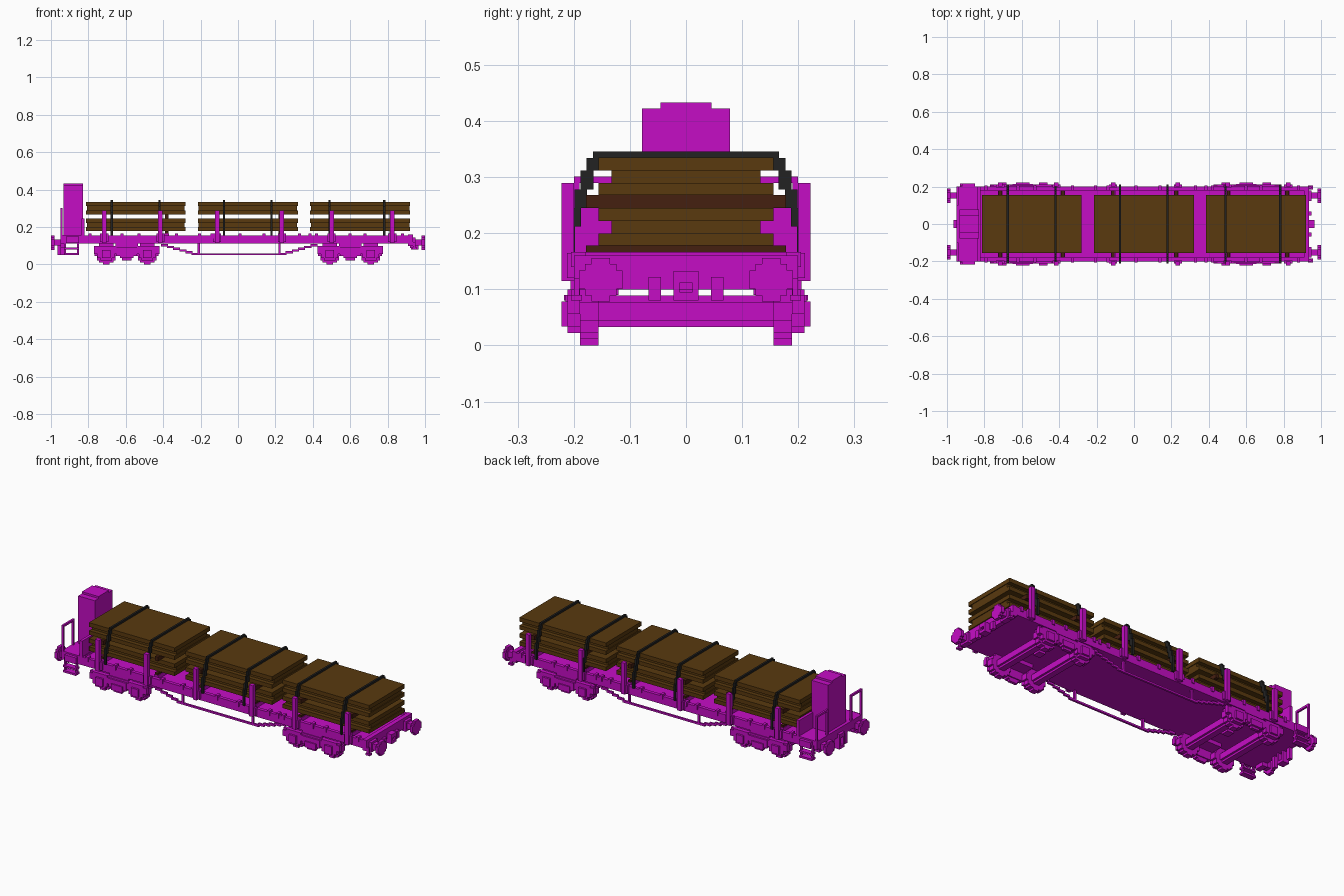
import bpy, bmesh
from mathutils import Matrix, Vector

cube = bpy.data.objects.get("Cube")
if cube:
    bpy.data.objects.remove(cube, do_unlink=True)

U = 2 / 180  # block size


def material(name, rgb):
    m = bpy.data.materials.new(name)
    m.use_nodes = True
    m.diffuse_color = (*rgb, 1)
    m.node_tree.nodes["Principled BSDF"].inputs["Base Color"].default_value = (*rgb, 1)
    return m


MAGENTA = material("magenta paint", (0.56, 0.004, 0.56))
BROWN = material("brown timber", (0.100, 0.041, 0.0045))
DARK = material("dark bearer timber", (0.060, 0.014, 0.005))
BLACK = material("black strap", (0.016, 0.016, 0.016))


def boxes(name, mat, parts, mirror=False):
    """One object made of boxes (x0, x1, y0, y1, z0, z1), optionally mirrored across y."""
    bm = bmesh.new()
    if mirror:
        parts = list(parts) + [(a, b, -d, -c, e, f) for a, b, c, d, e, f in parts]
    for x0, x1, y0, y1, z0, z1 in parts:
        mid = Vector((x0 + x1, y0 + y1, z0 + z1)) / 2
        size = (x1 - x0, y1 - y0, z1 - z0, 1)
        bmesh.ops.create_cube(bm, size=1, matrix=Matrix.Translation(mid) @ Matrix.Diagonal(size))
    me = bpy.data.meshes.new(name)
    bm.to_mesh(me)
    bm.free()
    me.materials.append(mat)
    ob = bpy.data.objects.new(name, me)
    bpy.context.collection.objects.link(ob)
    return ob


def disc(across, cx, cz, w0, w1, steps):
    """Blocky disc from crossed boxes; steps are (half width, half height) in blocks."""
    out = []
    for a, b in steps:
        a, b = a * U, b * U
        if across == "y":
            out.append((cx - a, cx + a, w0, w1, cz - b, cz + b))
        else:
            out.append((w0, w1, cx - a, cx + a, cz - b, cz + b))
    return out


# Deck: floor, side rims, end beams and cross members
STAKES = (-0.715, -0.415, -0.112, 0.235, 0.50, 0.825)
BEARERS = (-0.715, -0.38, -0.112, 0.225, 0.505, 0.82)
STRAPS = (-0.675, -0.42, -0.075, 0.18, 0.49, 0.782)
boxes("deck_floor", MAGENTA, [(-0.94, 0.93, -0.2, 0.2, 0.111, 0.146)])
boxes("deck_rim", MAGENTA, [(-0.94, 0.93, 0.18, 0.2, 0.115, 0.156)], True)
boxes("end_beam", MAGENTA, [(0.91, 0.935, -0.2, 0.2, 0.1, 0.16),
                            (-0.95, -0.82, -0.2, 0.2, 0.111, 0.158)])
boxes("deck_crossbars", MAGENTA,
      [(x - 0.012, x + 0.012, -0.18, 0.18, 0.14, 0.167) for x in BEARERS])
boxes("deck_brackets", MAGENTA,
      [(x - 0.008, x + 0.008, 0.178, 0.205, 0.14, 0.167)
       for x in (-0.79, -0.62, -0.53, -0.33, -0.205, -0.14, 0.01, 0.14, 0.33,
                 0.385, 0.42, 0.6, 0.68, 0.88)], True)

# Side stakes with their pockets
boxes("stakes", MAGENTA, [(x - 0.012, x + 0.012, 0.2, 0.222, 0.115, 0.29) for x in STAKES], True)
boxes("stake_pockets", MAGENTA,
      [(x - 0.022, x + 0.022, 0.195, 0.212, 0.12, 0.165) for x in STAKES], True)

# Timber stacks: board layers separated by a recessed layer, lying on bearers
for i, (x0, x1) in enumerate(((-0.812, -0.282), (-0.215, 0.32), (0.385, 0.92))):
    parts = []
    for z in (0.178, 0.268):
        parts += [(x0, x1, -0.156, 0.156, z, z + 0.022),
                  (x0 + 0.004, x1 - 0.004, -0.133, 0.133, z + 0.022, z + 0.044),
                  (x0, x1, -0.156, 0.156, z + 0.044, z + 0.067)]
    boxes(f"timber_stack_{i + 1}", BROWN, parts)
boxes("stack_bearers", DARK,
      [(x - 0.009, x + 0.009, -0.178, 0.178, z0, z1) for x in BEARERS
       for z0, z1 in ((0.167, 0.178), (0.245, 0.268))])

# Straps stepping outwards from the stack top to the deck edge
STRAP_STEPS = ((0.156, 0.312, 0.346), (0.167, 0.278, 0.334), (0.178, 0.245, 0.312),
               (0.189, 0.212, 0.278), (0.2, 0.156, 0.245))
strap_parts = []
for x in STRAPS:
    strap_parts.append((x - 0.0055, x + 0.0055, -0.156, 0.156, 0.335, 0.346))
    for y, z0, z1 in STRAP_STEPS:
        for s in (-1, 1):
            ya, yb = sorted((s * (y - 0.002), s * (y + 0.010)))
            strap_parts.append((x - 0.0055, x + 0.0055, ya, yb, z0, z1))
boxes("straps", BLACK, strap_parts)

# Bogies
WHEEL = ((5.5, 1.5), (4.5, 3.5), (3.5, 4.5), (1.5, 5.5))
AXLE = ((2.5, 1.5), (1.5, 2.5))
for side, bx in (("right", -0.595), ("left", 0.6)):
    wheels, axles = [], []
    frame = [(bx - 0.175, bx + 0.175, 0.189, 0.205, 0.078, 0.1),
             (bx - 0.06, bx + 0.06, 0.12, 0.2, 0.09, 0.113),
             (bx - 0.055, bx + 0.055, 0.189, 0.215, 0.045, 0.09),
             (bx - 0.035, bx + 0.035, 0.195, 0.222, 0.034, 0.067),
             (bx - 0.025, bx + 0.025, 0.195, 0.211, 0.022, 0.05)]
    for wx in (bx - 0.11, bx + 0.11):
        wheels += disc("y", wx, 5.5 * U, 0.156, 0.189, WHEEL)
        axles += disc("y", wx, 5.5 * U, -0.17, 0.17, AXLE)
        frame += [(wx - 0.066, wx + 0.066, 0.189, 0.211, 0.056, 0.09),
                  (wx - 0.045, wx + 0.045, 0.189, 0.211, 0.034, 0.1),
                  (wx - 0.022, wx + 0.022, 0.189, 0.222, 0.034, 0.078),
                  (wx - 0.03, wx + 0.03, 0.189, 0.211, 0.022, 0.05)]
    boxes(f"{side}_wheels", MAGENTA, wheels, True)
    boxes(f"{side}_axles", MAGENTA, axles)
    boxes(f"{side}_bogie_frame", MAGENTA, frame, True)
    boxes(f"{side}_bogie_pivot", MAGENTA, [(bx - 0.02, bx + 0.02, -0.022, 0.022, 0.09, 0.113)])

# Truss rods under the middle of the deck
truss = [(-0.215, 0.23, 0.178, 0.189, 0.05, 0.06)]
for post in (-0.21, 0.222):
    s = -1 if post < 0 else 1
    truss.append((post - 0.0055, post + 0.0055, 0.178, 0.189, 0.05, 0.115))
    for i in range(6):
        a, b = sorted((post + s * 0.033 * i, post + s * 0.033 * (i + 1.15)))
        truss.append((a, b, 0.178, 0.189, 0.05 + 0.0095 * i, 0.062 + 0.0095 * i))
boxes("truss_rods", MAGENTA, truss, True)

# Buffers and couplers at both ends
PLATE = ((3.5, 1.5), (2.5, 2.5), (1.5, 3.5))
SHAFT = ((1.5, 1.5),)
buffers, coupler = [], []
for s in (-1, 1):
    def span(a, b):
        return sorted((s * a, s * b))
    buffers += disc("x", 0.152, 0.117, *span(0.982, 1.0), PLATE)
    buffers += disc("x", 0.152, 0.117, *span(0.92, 0.985), SHAFT)
    buffers += disc("x", 0.152, 0.117, *span(0.92, 0.95), ((2.5, 2.5),))
    a, b = span(0.925, 0.965)
    low = 0.05 if s < 0 else 0.08
    coupler += [(a, b, -0.022, 0.022, 0.111, 0.133), (a, b, 0.012, 0.022, low, 0.115),
                (a, b, -0.022, -0.012, low, 0.115), (a, b, -0.022, 0.022, low, low + 0.015)]
    a, b = span(0.93, 0.95)
    coupler += [(a, b, y - 0.011, y + 0.011, low, 0.122) for y in (-0.056, 0.056)]
boxes("buffers", MAGENTA, buffers, True)
boxes("couplers", MAGENTA, coupler)

# Brake cabin, end board and handrails at the right end
boxes("brake_cabin", MAGENTA, [(-0.933, -0.83, -0.078, 0.078, 0.15, 0.422),
                               (-0.933, -0.83, -0.045, 0.045, 0.42, 0.433)])
boxes("end_board", MAGENTA, [(-0.838, -0.822, -0.2, 0.2, 0.15, 0.245)])
boxes("handrails", MAGENTA, [(-0.95, -0.939, 0.19, 0.2, 0.15, 0.3),
                             (-0.95, -0.939, 0.1, 0.2, 0.29, 0.301),
                             (-0.95, -0.939, 0.1, 0.111, 0.15, 0.3)], True)

# Hanging footsteps
boxes("footsteps", MAGENTA, [(-0.93, -0.92, 0.195, 0.206, 0.05, 0.13),
                             (-0.86, -0.85, 0.195, 0.206, 0.05, 0.13),
                             (-0.93, -0.85, 0.185, 0.217, 0.05, 0.061),
                             (-0.93, -0.85, 0.185, 0.217, 0.08, 0.09),
                             (-0.92, -0.85, 0.2, 0.217, 0.115, 0.15),
                             (0.935, 0.95, 0.19, 0.2, 0.085, 0.12),
                             (0.93, 0.957, 0.185, 0.205, 0.08, 0.09)], True)
